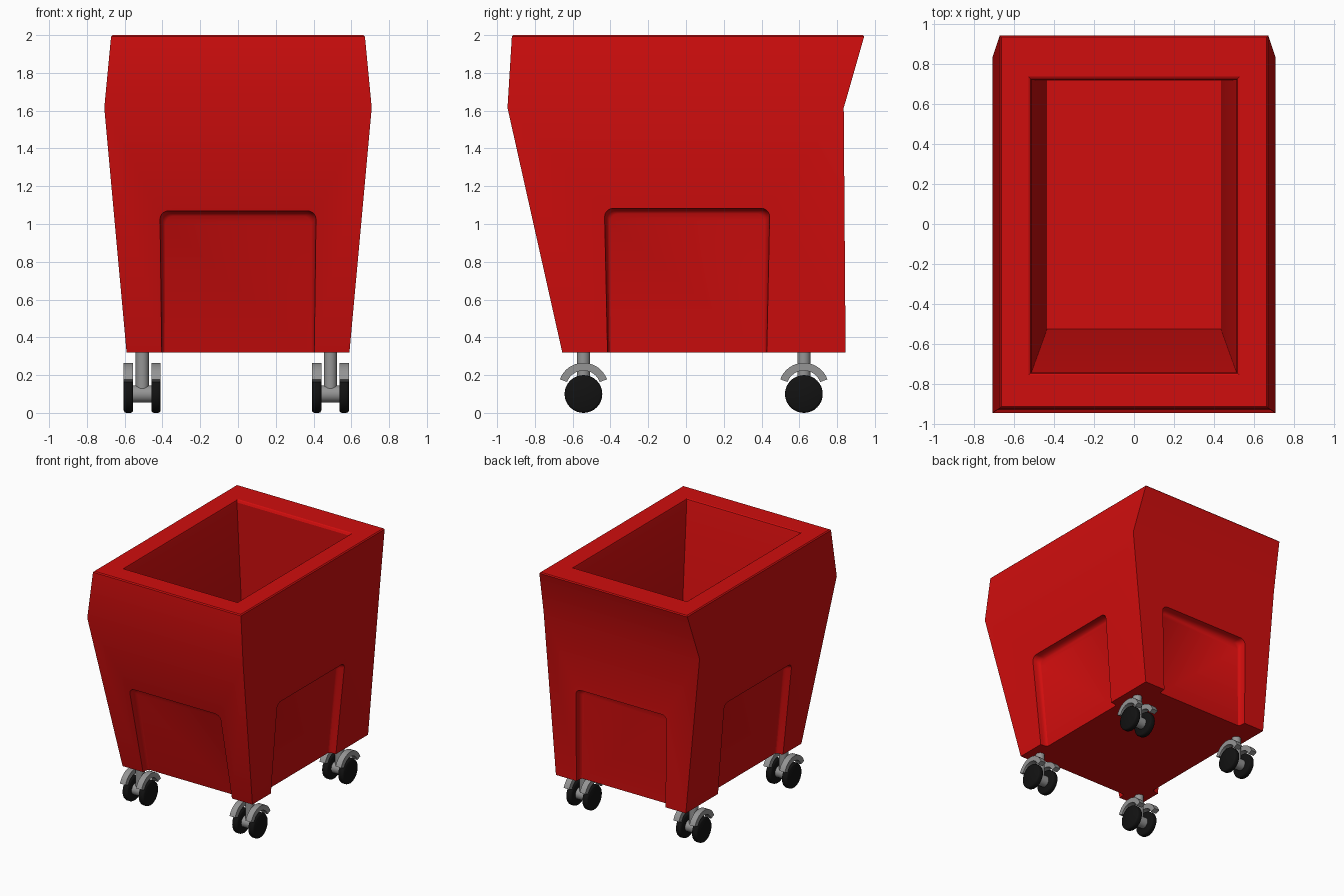
import bpy, bmesh, math
from mathutils import Vector, Matrix

if "Cube" in bpy.data.objects:
    bpy.data.objects.remove(bpy.data.objects["Cube"])


def material(name, rgb):
    m = bpy.data.materials.new(name)
    m.diffuse_color = (*rgb, 1)
    m.use_nodes = True
    m.node_tree.nodes["Principled BSDF"].inputs["Base Color"].default_value = m.diffuse_color
    return m


RED = material("red plastic", (0.63, 0.004, 0.004))
GREY = material("grey metal", (0.30, 0.30, 0.30))
BLACK = material("black rubber", (0.006, 0.006, 0.006))


def finish(name, bm, mat, smooth=None):
    bmesh.ops.recalc_face_normals(bm, faces=bm.faces)
    me = bpy.data.meshes.new(name)
    bm.to_mesh(me)
    bm.free()
    ob = bpy.data.objects.new(name, me)
    bpy.context.collection.objects.link(ob)
    me.materials.append(mat)
    bpy.ops.object.select_all(action='DESELECT')
    ob.select_set(True)
    bpy.context.view_layer.objects.active = ob
    if smooth:
        bpy.ops.object.shade_smooth_by_angle(angle=math.radians(smooth))
    return ob


def loft(rings):
    """Skin a list of equal-length point rings and cap both ends."""
    bm = bmesh.new()
    vs = [[bm.verts.new(p) for p in r] for r in rings]
    n = len(rings[0])
    for a, b in zip(vs, vs[1:]):
        for i in range(n):
            j = (i + 1) % n
            bm.faces.new((a[i], a[j], b[j], b[i]))
    bm.faces.new(vs[0])
    bm.faces.new(vs[-1])
    return bm


# Bin body: outer shell, folded rim, hollow inside (half width, front y, back y, z)
levels = [
    (0.59, -0.655, 0.845, 0.32), (0.708, -0.945, 0.835, 1.615),
    (0.672, -0.922, 0.943, 1.992), (0.664, -0.914, 0.936, 2.0),
    (0.528, -0.757, 0.738, 2.0), (0.519, -0.749, 0.729, 1.995),
    (0.514, -0.744, 0.720, 1.98), (0.435, -0.525, 0.718, 0.42),
]
body = finish("bin_body", loft([[(-w, f, z), (w, f, z), (w, b, z), (-w, b, z)]
                                for w, f, b, z in levels]), RED)


# Recessed panels: drafted cutters following the slope of each wall
def recess_cutter(name, normal, low, high, top_w, bottom_w, top_z, centre):
    normal = Vector(normal)
    side = Vector((abs(normal.y), abs(normal.x), 0))

    def wall(z):
        return low + (high - low) * (z - 0.32) / (1.615 - 0.32)

    rings = []
    for depth, inset in ((-0.05, 0), (0, 0), (0.03, 0.004), (0.045, 0.01),
                         (0.055, 0.018), (0.06, 0.028)):
        r = 0.045
        zt, tw, bw = top_z - inset, top_w - inset, bottom_w - inset * 0.5
        half = [(bw, 0.25)]
        for k in range(6):
            a = math.pi / 2 * k / 5
            half.append((tw - r + r * math.cos(a), zt - r + r * math.sin(a)))
        outline = half + [(-u, z) for u, z in reversed(half)]
        rings.append([side * (u + centre) + normal * (wall(z) - depth)
                      + Vector((0, 0, z)) for u, z in outline])
    ob = finish(name, loft(rings), RED)
    ob.hide_render = True
    return ob


cutters = [
    recess_cutter("front_cutter", (0, -1, 0), 0.655, 0.945, 0.413, 0.403, 1.07, 0),
    recess_cutter("back_cutter", (0, 1, 0), 0.845, 0.835, 0.413, 0.403, 1.07, 0),
    recess_cutter("right_cutter", (1, 0, 0), 0.59, 0.708, 0.437, 0.42, 1.083, 0.006),
    recess_cutter("left_cutter", (-1, 0, 0), 0.59, 0.708, 0.437, 0.42, 1.083, 0.006),
]
bpy.context.view_layer.objects.active = body
for c in cutters:
    m = body.modifiers.new("recess", 'BOOLEAN')
    m.operation, m.solver, m.object = 'DIFFERENCE', 'EXACT', c
    bpy.ops.object.modifier_apply(modifier=m.name)
    bpy.data.objects.remove(c)
bpy.ops.object.select_all(action='DESELECT')
body.select_set(True)
bpy.ops.object.shade_smooth_by_angle(angle=math.radians(25))


# Twin-wheel casters
def lathe_x(profile, x, y, z, n=32):
    """Solid of revolution about the x direction from (offset, radius) pairs."""
    return loft([[(x + o, y + r * math.cos(2 * math.pi * i / n),
                   z + r * math.sin(2 * math.pi * i / n)) for i in range(n)]
                 for o, r in profile])


def caster(label, x, y):
    # stem
    bm = bmesh.new()
    bmesh.ops.create_cone(bm, cap_ends=True, segments=24, radius1=0.035, radius2=0.035,
                          depth=0.24, matrix=Matrix.Translation((x, y, 0.22)))
    finish(label + "_stem", bm, GREY, 40)
    # axle hub
    finish(label + "_hub", lathe_x([(-0.06, 0.045), (0.06, 0.045)], x, y, 0.1), GREY, 40)
    for s, word in ((-1, "left"), (1, "right")):
        cx = x + s * 0.073
        # wheel
        finish(f"{label}_{word}_wheel",
               lathe_x([(-0.025, 0.088), (-0.021, 0.096), (-0.012, 0.1), (0.012, 0.1),
                        (0.021, 0.096), (0.025, 0.088)], cx, y, 0.1), BLACK, 40)
        # curved mudguard
        rings = []
        for k in range(17):
            a = math.radians(20 + 140 * k / 16)
            rings.append([(cx + dx, y + r * math.cos(a), 0.132 + r * math.sin(a))
                          for dx, r in ((-0.025, 0.092), (0.025, 0.092),
                                        (0.025, 0.133), (-0.025, 0.133))])
        finish(f"{label}_{word}_mudguard", loft(rings), GREY, 40)


for yname, y in (("front", -0.543), ("back", 0.624)):
    for xname, x in (("left", -0.507), ("right", 0.489)):
        caster(f"{yname}_{xname}_caster", x, y)
